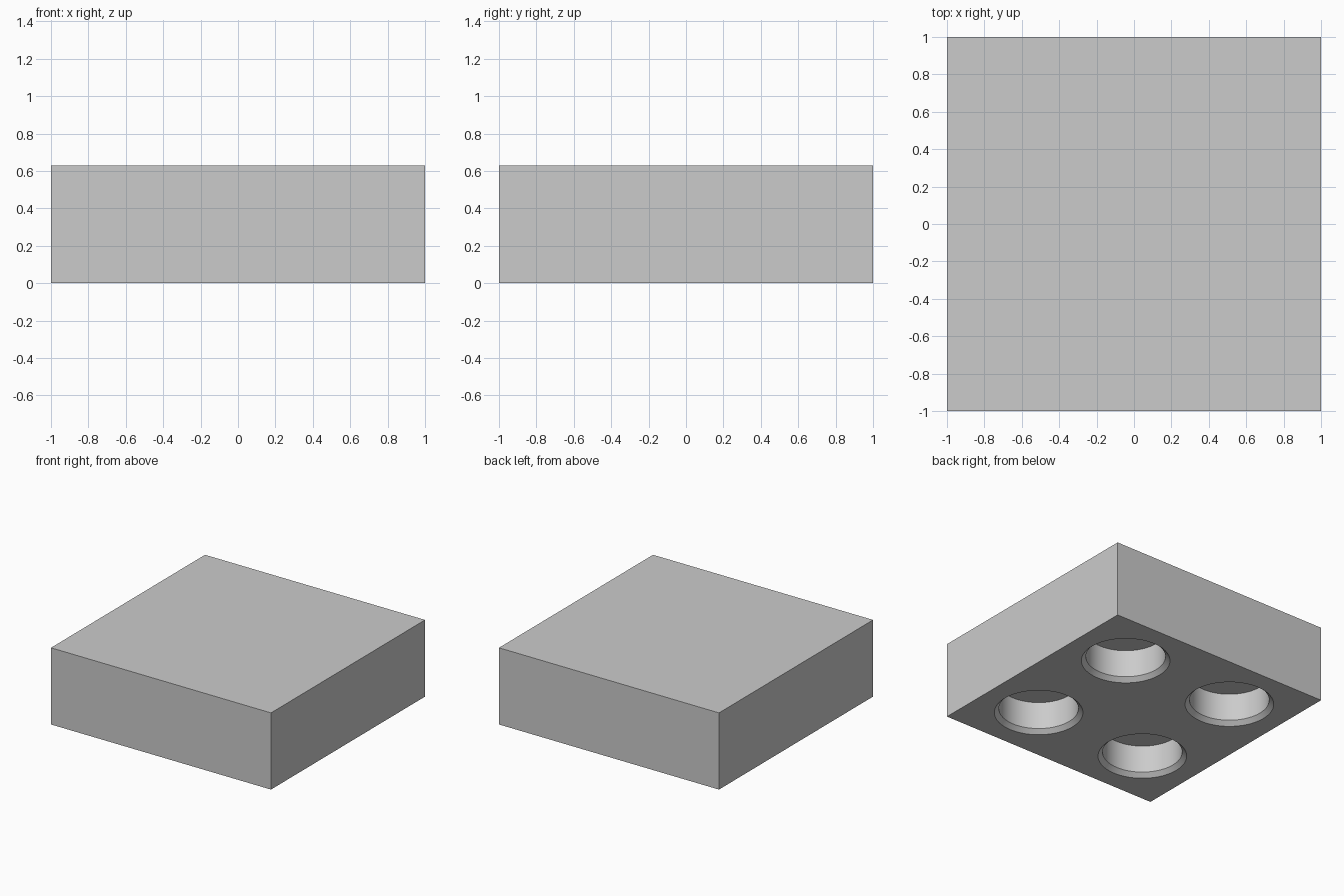
import bpy
import bmesh
import math
from mathutils import Matrix, Vector

cube = bpy.data.objects.get("Cube")
if cube:
    bpy.data.objects.remove(cube, do_unlink=True)

HEIGHT = 0.63
HOLE_OFFSET = 0.51
RADIUS = 0.30
CHAMFER = 0.034
DEPTH = 0.26

grey = bpy.data.materials.new("light_grey")
grey.use_nodes = True
colour = (0.6, 0.6, 0.6, 1)
grey.diffuse_color = colour
grey.node_tree.nodes["Principled BSDF"].inputs["Base Color"].default_value = colour


def make_object(name, bm):
    bmesh.ops.recalc_face_normals(bm, faces=bm.faces)
    mesh = bpy.data.meshes.new(name)
    bm.to_mesh(mesh)
    bm.free()
    mesh.materials.append(grey)
    obj = bpy.data.objects.new(name, mesh)
    bpy.context.collection.objects.link(obj)
    return obj


def add_bore(bm, x, y):
    """Revolve a blind hole profile with a flared mouth."""
    profile = [(0, -CHAMFER), (RADIUS + 2 * CHAMFER, -CHAMFER),
               (RADIUS, CHAMFER), (RADIUS, DEPTH), (0, DEPTH)]
    verts = [bm.verts.new((x + r, y, z)) for r, z in profile]
    edges = [bm.edges.new(pair) for pair in zip(verts, verts[1:])]
    bmesh.ops.spin(bm, geom=verts + edges, cent=(x, y, 0), axis=(0, 0, 1),
                   angle=math.tau, steps=64)


# Solid square block
bm = bmesh.new()
bmesh.ops.create_cube(bm, size=1, matrix=Matrix.Translation((0, 0, HEIGHT / 2))
                      @ Matrix.Diagonal(Vector((2, 2, HEIGHT, 1))))
block = make_object("block", bm)

# Four chamfered blind holes in the underside
bm = bmesh.new()
for sx in (-1, 1):
    for sy in (-1, 1):
        add_bore(bm, sx * HOLE_OFFSET, sy * HOLE_OFFSET)
bmesh.ops.remove_doubles(bm, verts=bm.verts, dist=0.0001)
cutter = make_object("hole_cutter", bm)
cutter.hide_render = True

cut = block.modifiers.new("holes", "BOOLEAN")
cut.operation = "DIFFERENCE"
cut.solver = "EXACT"
cut.object = cutter

bpy.ops.object.select_all(action="DESELECT")
bpy.context.view_layer.objects.active = block
block.select_set(True)
bpy.ops.object.modifier_apply(modifier=cut.name)
bpy.data.objects.remove(cutter, do_unlink=True)

# Smooth bores, crisp rims and corners
bpy.ops.object.shade_smooth_by_angle(angle=math.radians(30))
